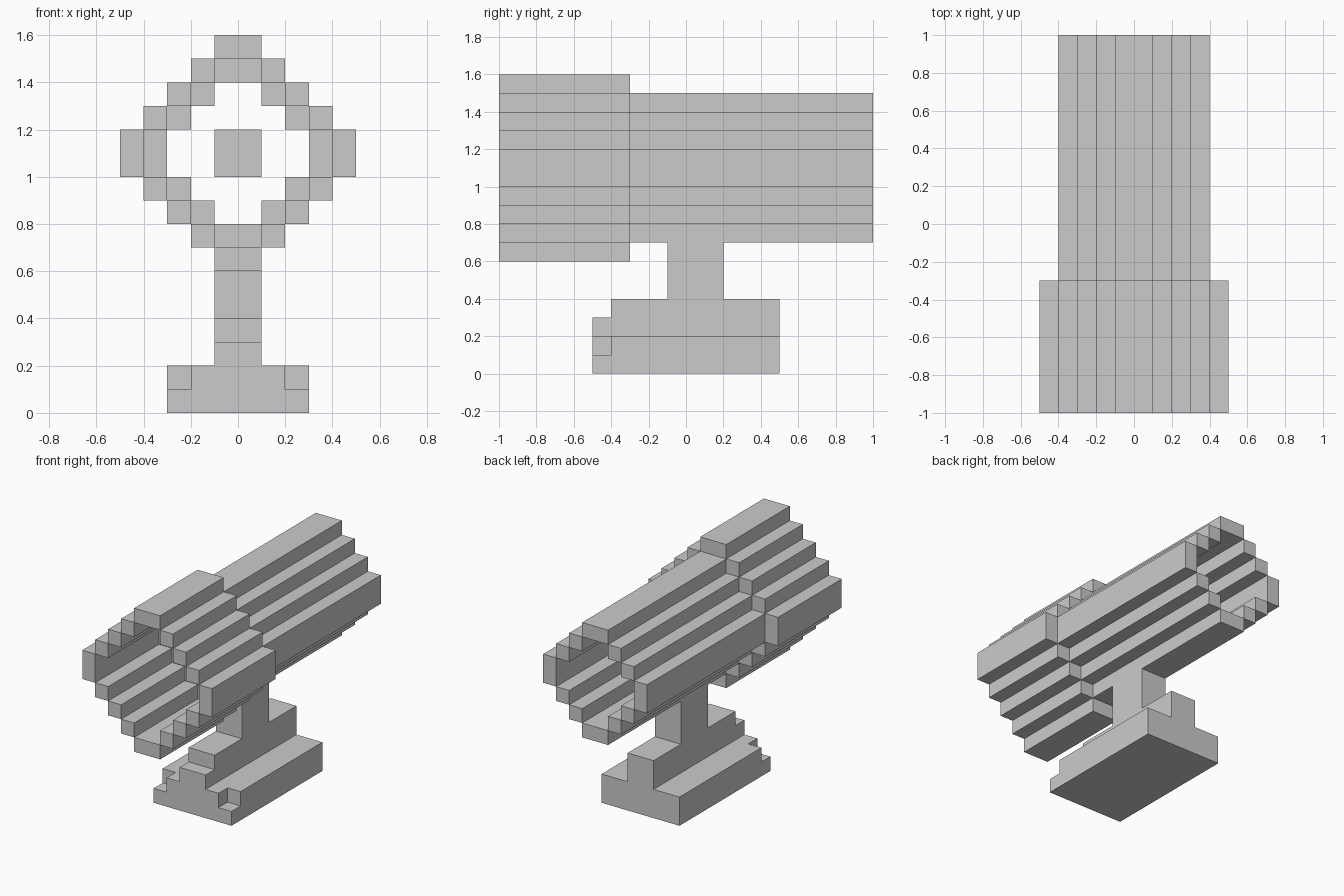
import bpy, bmesh
from mathutils import Vector

if "Cube" in bpy.data.objects:
    bpy.data.objects.remove(bpy.data.objects["Cube"])


def prism(name, points, sweep):
    """Extrude a flat outline of 3D points along a vector."""
    bm = bmesh.new()
    face = bm.faces.new([bm.verts.new(p) for p in points])
    new = bmesh.ops.extrude_face_region(bm, geom=[face], use_keep_orig=True)["geom"]
    bmesh.ops.translate(bm, vec=Vector(sweep),
                        verts=[v for v in new if isinstance(v, bmesh.types.BMVert)])
    bmesh.ops.recalc_face_normals(bm, faces=bm.faces)
    mesh = bpy.data.meshes.new(name)
    bm.to_mesh(mesh)
    bm.free()
    ob = bpy.data.objects.new(name, mesh)
    bpy.context.collection.objects.link(ob)
    return ob


def bar(name, x0, x1, z0, z1, y0, y1):
    """Long square-cut bar running front to back."""
    return prism(name, [(x0, y0, z0), (x1, y0, z0), (x1, y0, z1), (x0, y0, z1)],
                 (0, y1 - y0, 0))


AXIS = 1.1  # height of the tube axis


def stepped_tube(name, r, y0, y1):
    """Ring of bars stepping diagonally; r is the outer half-width."""
    for label, s in (("top", 1), ("bottom", -1)):
        a, b = sorted((AXIS + s * r, AXIS + s * (r - 0.1)))
        bar(f"{name}_{label}_bar", -0.1, 0.1, a, b, y0, y1)
    for side, sx in (("right", 1), ("left", -1)):
        x0, x1 = sorted((sx * (r - 0.1), sx * r))
        bar(f"{name}_{side}_bar", x0, x1, AXIS - 0.1, AXIS + 0.1, y0, y1)
        for i in range(1, round(r * 10) - 1):
            x0, x1 = sorted((sx * 0.1 * i, sx * 0.1 * (i + 1)))
            for label, s in (("upper", 1), ("lower", -1)):
                z0, z1 = sorted((AXIS + s * (r - 0.1 * i),
                                 AXIS + s * (r - 0.1 * (i + 1))))
                bar(f"{name}_{label}_{side}_bar_{i}", x0, x1, z0, z1, y0, y1)


# Tube: wide front hood, narrower rear barrel, small core floating inside
stepped_tube("hood", 0.5, -1.0, -0.3)
stepped_tube("barrel", 0.4, -0.3, 1.0)
bar("inner_core", -0.1, 0.1, 1.0, 1.2, -0.2, 0.2)

# Base: full lower slab, upper slab with two notched front corners
prism("base_lower", [(-0.3, -0.5, 0), (0.3, -0.5, 0), (0.3, 0.5, 0), (-0.3, 0.5, 0)],
      (0, 0, 0.1))
half = [(0.2, -0.5), (0.2, -0.4), (0.3, -0.4), (0.3, 0.5)]
plan = half + [(-x, y) for x, y in reversed(half)]
prism("base_upper", [(x, y, 0.1) for x, y in plan], (0, 0, 0.1))

# Pedestal: stepped side outline rising into the column
side = [(-0.5, 0.2), (0.5, 0.2), (0.5, 0.4), (0.2, 0.4), (0.2, 0.7),
        (-0.1, 0.7), (-0.1, 0.4), (-0.4, 0.4), (-0.4, 0.3), (-0.5, 0.3)]
prism("pedestal", [(-0.1, y, z) for y, z in side], (0.2, 0, 0))
